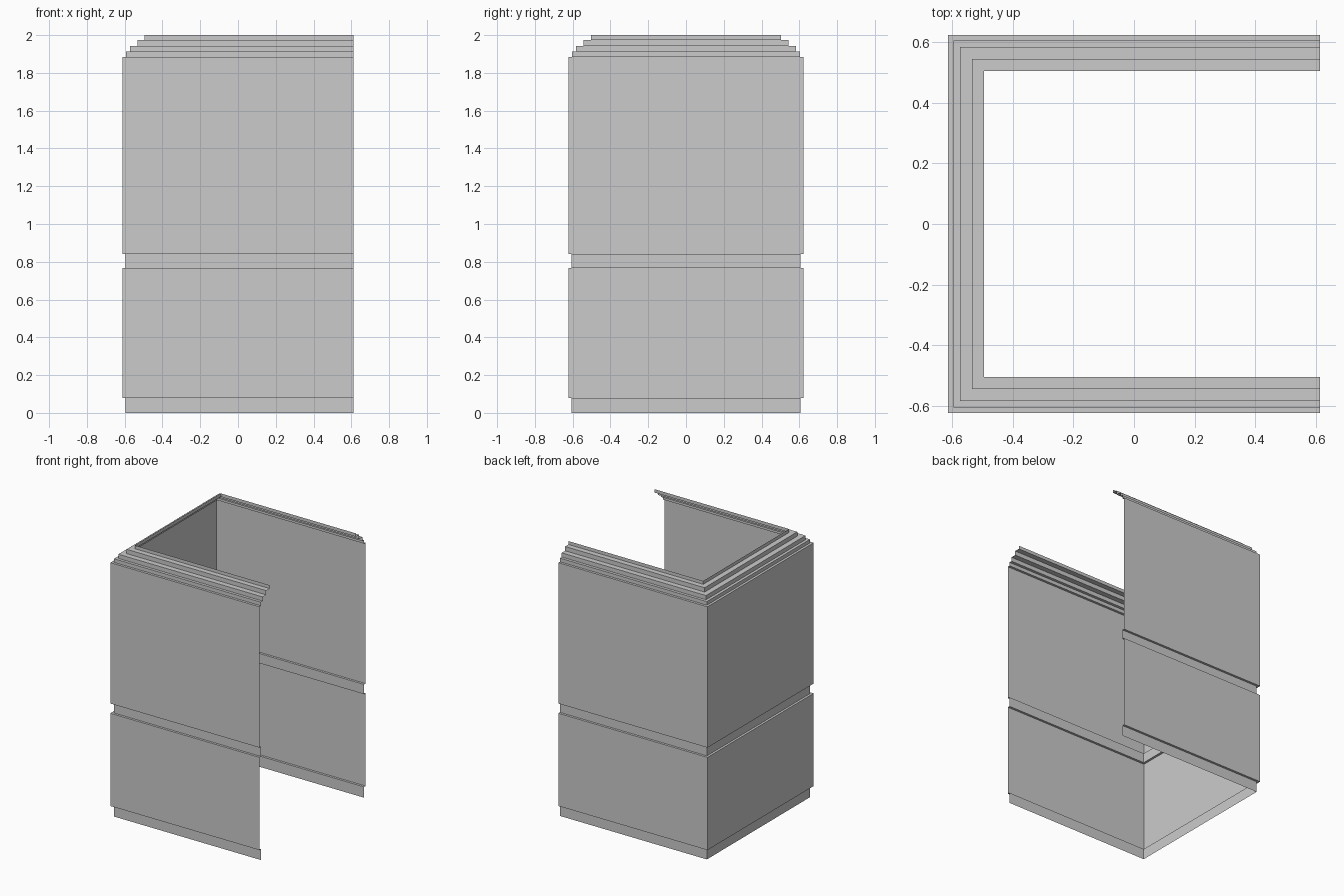
import bpy, bmesh

if "Cube" in bpy.data.objects:
    bpy.data.objects.remove(bpy.data.objects["Cube"])

# Wall profile from bottom to top: (inset from outer face, height)
profile = [
    (0.017, 0.0), (0.017, 0.08),                   # recessed plinth
    (0.0, 0.08), (0.0, 0.768),                     # lower panel
    (0.017, 0.768), (0.017, 0.84),                 # recessed band
    (0.0, 0.84), (0.0, 1.885),                     # upper panel
    (0.018, 1.885), (0.018, 1.912),                # stepped cornice
    (0.039, 1.912), (0.039, 1.943),
    (0.079, 1.943), (0.079, 1.975),
    (0.118, 1.975), (0.118, 2.0),
]
HX, HY = 0.612, 0.622

# Sweep the profile around a U-shaped plan, open on the right side
bm = bmesh.new()
rows = []
for d, z in profile:
    plan = [(HX, HY - d), (-HX + d, HY - d), (-HX + d, -HY + d), (HX, -HY + d)]
    rows.append([bm.verts.new((x, y, z)) for x, y in plan])
for a, b in zip(rows, rows[1:]):
    for i in range(3):
        bm.faces.new((a[i], a[i + 1], b[i + 1], b[i]))

mesh = bpy.data.meshes.new("stepped_wall_shell")
bm.to_mesh(mesh)
bm.free()
shell = bpy.data.objects.new("stepped_wall_shell", mesh)
bpy.context.collection.objects.link(shell)
